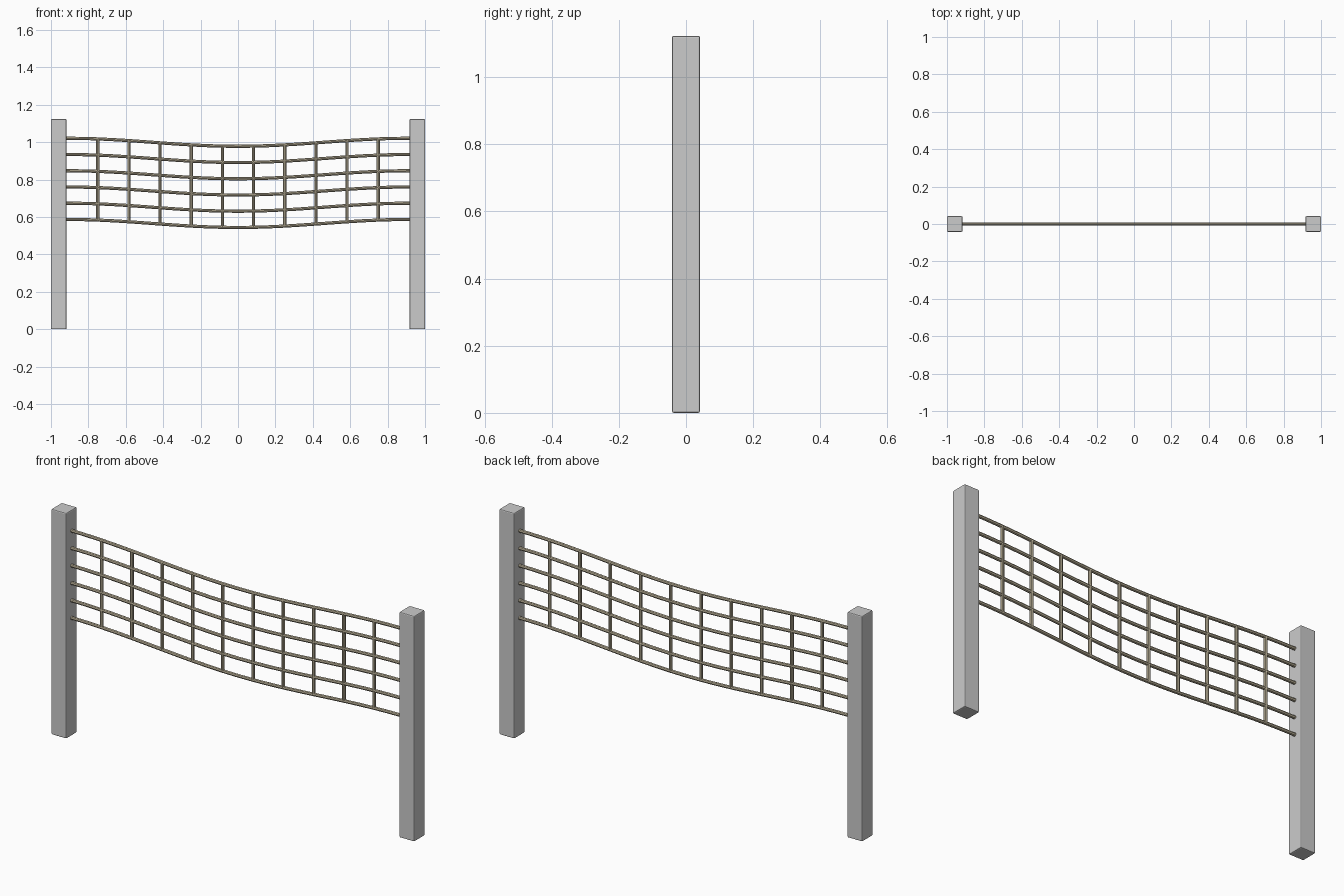
import bpy
from math import cos, pi

if "Cube" in bpy.data.objects:
    bpy.data.objects.remove(bpy.data.objects["Cube"])

POST_W, POST_H = 0.083, 1.123
POST_X = 1 - POST_W / 2
SPAN = 1 - POST_W          # inner faces of the posts
ROPE_R = 0.0085
TOP, BOTTOM, SAG = 1.021, 0.587, 0.043

rope_mat = bpy.data.materials.new("rope_tan")
rope_mat.diffuse_color = (0.52, 0.46, 0.33, 1)
rope_mat.use_nodes = True
rope_mat.node_tree.nodes["Principled BSDF"].inputs["Base Color"].default_value = rope_mat.diffuse_color


def drop(x):
    return SAG * 0.5 * (1 + cos(pi * x / SPAN))


def post(name, x):
    bpy.ops.mesh.primitive_cube_add(size=1, location=(x, 0, POST_H / 2))
    ob = bpy.context.object
    ob.name = name
    ob.scale = (POST_W, POST_W, POST_H)
    bpy.ops.object.transform_apply(location=False, rotation=False, scale=True)
    mod = ob.modifiers.new("soft_edges", 'BEVEL')
    mod.width = 0.005
    mod.segments = 2


def ropes(name, paths):
    cu = bpy.data.curves.new(name, 'CURVE')
    cu.dimensions = '3D'
    cu.bevel_depth = ROPE_R
    cu.bevel_resolution = 2
    cu.use_fill_caps = True
    for path in paths:
        sp = cu.splines.new('POLY')
        sp.points.add(len(path) - 1)
        for p, (x, z) in zip(sp.points, path):
            p.co = (x, 0, z, 1)
    cu.materials.append(rope_mat)
    ob = bpy.data.objects.new(name, cu)
    bpy.context.collection.objects.link(ob)
    bpy.ops.object.select_all(action='DESELECT')
    ob.select_set(True)
    bpy.context.view_layer.objects.active = ob
    bpy.ops.object.convert(target='MESH')
    bpy.ops.object.shade_smooth_by_angle()


# Posts
post("left_post", -POST_X)
post("right_post", POST_X)

# Sagging horizontal ropes, ends set just into the posts
N = 22
xs = [SPAN * (2 * i / N - 1) for i in range(N + 1)]
heights = [BOTTOM + (TOP - BOTTOM) * i / 5 for i in range(6)]
ropes("horizontal_ropes",
      [[(-SPAN - 0.01, h)] + [(x, h - drop(x)) for x in xs] + [(SPAN + 0.01, h)]
       for h in heights])

# Vertical ropes between the top and bottom lines
cols = [(i - 4.5) * SPAN / 5.5 for i in range(10)]
ropes("vertical_ropes",
      [[(x, BOTTOM - drop(x)), (x, TOP - drop(x))] for x in cols])
